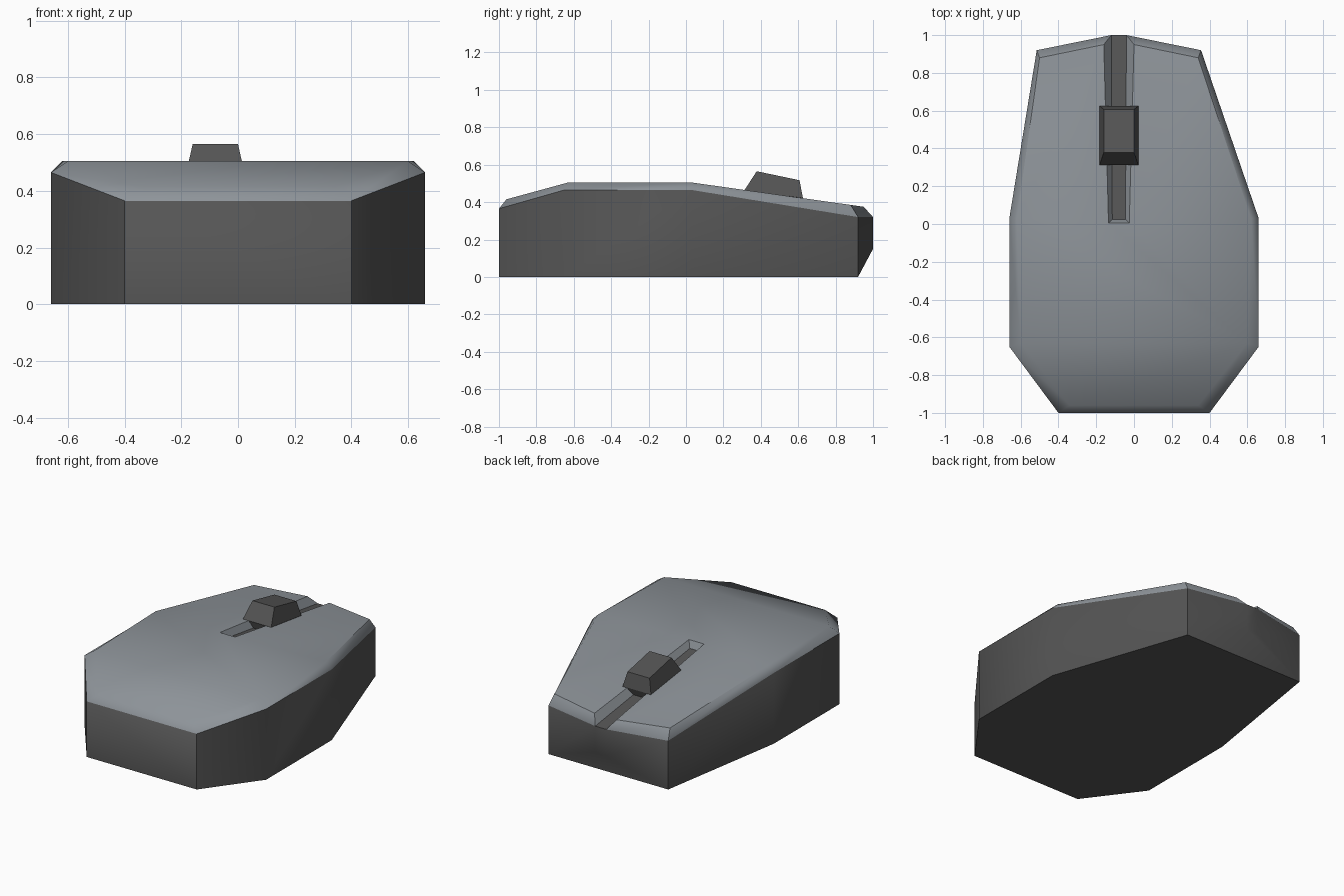
import bpy, math

if "Cube" in bpy.data.objects:
    bpy.data.objects.remove(bpy.data.objects["Cube"])


def material(name, rgb):
    m = bpy.data.materials.new(name)
    m.diffuse_color = (*rgb, 1)
    m.use_nodes = True
    m.node_tree.nodes["Principled BSDF"].inputs["Base Color"].default_value = m.diffuse_color
    return m


GREY = material("grey shell", (0.27, 0.295, 0.32))
DARK = material("dark grey plastic", (0.09, 0.09, 0.09))


def build(name, verts, faces, mats, slots, smooth=None):
    me = bpy.data.meshes.new(name)
    me.from_pydata(verts, [], faces)
    for m in mats:
        me.materials.append(m)
    for p, s in zip(me.polygons, slots):
        p.material_index = s
    ob = bpy.data.objects.new(name, me)
    bpy.context.collection.objects.link(ob)
    bpy.context.view_layer.objects.active = ob
    ob.select_set(True)
    bpy.ops.object.mode_set(mode='EDIT')
    bpy.ops.mesh.select_all(action='SELECT')
    bpy.ops.mesh.normals_make_consistent(inside=False)
    bpy.ops.object.mode_set(mode='OBJECT')
    if smooth:
        bpy.ops.object.shade_smooth_by_angle(angle=math.radians(smooth))
    ob.select_set(False)
    return ob


# Mouse body: left-side points (T top edge, R rim, B base, G/F groove, N nose)
left = {
    "T0": (-.34, -.96, .415), "T1": (-.60, -.63, .505), "T2": (-.62, .03, .505),
    "T3": (-.50, .88, .385), "T4": (-.16, .95, .375),
    "R0": (-.40, -1, .365), "R1": (-.66, -.65, .465), "R2": (-.66, .03, .465),
    "R3": (-.515, .92, .32),
    "B0": (-.40, -1, 0), "B1": (-.66, -.65, 0), "B2": (-.66, .03, 0),
    "B3": (-.515, .92, 0),
    "G0": (-.135, .005, .505), "F0": (-.115, .025, .46), "F1": (-.12, 1, .32),
    "N": (-.12, 1, .15),
}
names = list(left)
count = len(names)
verts = list(left.values())
# The nose end is symmetric about the groove line, the rest about x = 0
for n in names:
    x, y, z = left[n]
    verts.append((-.16 - x if y > .5 or n in ("G0", "F0") else -x, y, z))

faces, slots = [], []


def idx(n):
    return names.index(n.rstrip("'")) + (count if n.endswith("'") else 0)


def face(text, slot, both=False):
    f = [idx(n) for n in text.split()]
    faces.append(f)
    slots.append(slot)
    if both:
        faces.append([(i + count) % (2 * count) for i in reversed(f)])
        slots.append(slot)


# Top shell, bevelled edge and groove
face("T0 T1 T1' T0'", 0)
face("T1 T2 G0 G0' T2' T1'", 0)
face("T2 T3 T4 G0", 0, True)
face("R0 T0 T0' R0'", 0)
for i in range(3):
    face(f"T{i} R{i} R{i+1} T{i+1}", 0, True)
    face(f"R{i} B{i} B{i+1} R{i+1}", 1, True)
face("T3 R3 F1 T4", 0, True)
face("G0 T4 F1 F0", 0, True)
face("G0 F0 F0' G0'", 0)
face("F0 F1 F1' F0'", 1)
# Dark walls, nose and underside
face("R0 R0' B0' B0", 1)
face("R3 B3 N F1", 1, True)
face("F1 N N' F1'", 1)
face("B3 B3' N' N", 1)
face("B0 B1 B2 B3 B3' B2' B1' B0'", 1)
build("mouse_body", verts, faces, [GREY, DARK], slots, 40)

# Scroll wheel: three stacked rings (half width, front y/z, back y/z)
rings = [(.05, .33, .40, .60, .36), (.103, .312, .463, .625, .422),
         (.08, .378, .565, .607, .517)]
verts = []
for w, y0, z0, y1, z1 in rings:
    verts += [(-.08 - w, y0, z0), (-.08 + w, y0, z0),
              (-.08 + w, y1, z1), (-.08 - w, y1, z1)]
faces = [(3, 2, 1, 0), (8, 9, 10, 11)]
for r in (0, 4):
    for i in range(4):
        j = (i + 1) % 4
        faces.append((r + i, r + j, r + 4 + j, r + 4 + i))
build("scroll_wheel", verts, faces, [DARK], [0] * len(faces))
